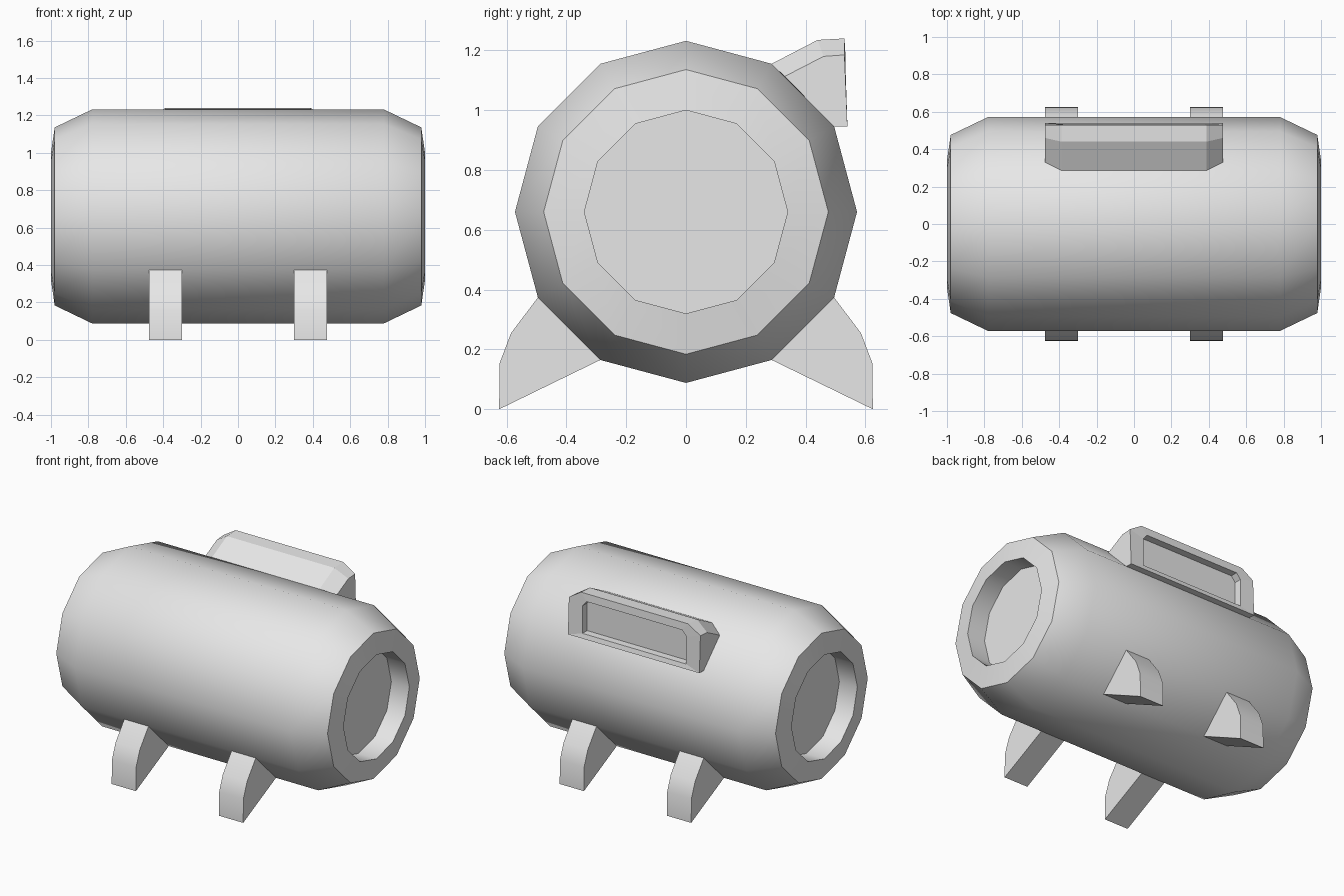
import bpy, bmesh
from math import sin, cos, pi, radians

cube = bpy.data.objects.get("Cube")
if cube:
    bpy.data.objects.remove(cube, do_unlink=True)

GREY = (0.8, 0.8, 0.8, 1)
mat = bpy.data.materials.new("light grey")
mat.use_nodes = True
mat.diffuse_color = GREY
mat.node_tree.nodes["Principled BSDF"].inputs["Base Color"].default_value = GREY


def loft(name, rings, smooth_angle=None, edit=None):
    """Skin a row of matching rings and cap both ends."""
    bm = bmesh.new()
    loops = [[bm.verts.new(p) for p in ring] for ring in rings]
    n = len(loops[0])
    for a, b in zip(loops, loops[1:]):
        for i in range(n):
            j = (i + 1) % n
            bm.faces.new((a[i], a[j], b[j], b[i]))
    bm.faces.new(loops[0][::-1])
    end_cap = bm.faces.new(loops[-1])
    if edit:
        edit(bm, end_cap)
    bmesh.ops.recalc_face_normals(bm, faces=bm.faces[:])
    mesh = bpy.data.meshes.new(name)
    bm.to_mesh(mesh)
    bm.free()
    mesh.materials.append(mat)
    obj = bpy.data.objects.new(name, mesh)
    bpy.context.collection.objects.link(obj)
    if smooth_angle:
        bpy.ops.object.select_all(action='DESELECT')
        obj.select_set(True)
        bpy.context.view_layer.objects.active = obj
        bpy.ops.object.shade_smooth_by_angle(angle=radians(smooth_angle))
    return obj


# Barrel: twelve-sided, with bevelled ends and a round recess in each end
def circle(x, r):
    return [(x, r * sin(i * pi / 6), 0.66 + r * cos(i * pi / 6)) for i in range(12)]


half = [(0.87, 0.34), (1.0, 0.34), (0.98, 0.476), (0.78, 0.572)]
profile = [(-x, r) for x, r in half] + half[::-1]
loft("barrel", [circle(x, r) for x, r in profile], 35)

# Four feet, each a curved wedge seated on a lower barrel facet
foot = [(0.286, 0.165), (0.495, 0.374), (0.585, 0.255), (0.623, 0.155), (0.625, 0)]
for x0, side in ((0.3, "left"), (-0.475, "right")):
    for s, end in ((-1, "front"), (1, "back")):
        loft(f"{end}_{side}_foot",
             [[(x, s * y, z) for y, z in foot] for x in (x0, x0 + 0.175)], 30)


# Hood: clipped-corner housing on the upper back facet, with a sunken window
def hood_ring(top, shoulder, bottom):
    right = [(0.388, *top), (0.475, *shoulder), (0.475, *bottom)]
    return right + [(-x, y, z) for x, y, z in reversed(right)]


def sink_window(bm, face):
    bm.normal_update()
    outer = list(face.verts)
    bm.faces.remove(face)
    zs = (1.19, 1.155, 0.975)
    xs = (0.345, 0.375, 0.375)
    spots = list(zip(xs, zs)) + [(-x, z) for x, z in zip(xs[::-1], zs[::-1])]
    rim = [bm.verts.new((x, 0.533, z)) for x, z in spots]
    floor = [bm.verts.new((x, 0.485, z)) for x, z in spots]
    for a, b in ((outer, rim), (rim, floor)):
        for i in range(6):
            j = (i + 1) % 6
            bm.faces.new((a[i], a[j], b[j], b[i]))
    bm.faces.new(floor)


loft("hood", [hood_ring((0.286, 1.155), (0.33, 1.113), (0.495, 0.946)),
              hood_ring((0.44, 1.235), (0.46, 1.18), (0.515, 0.945)),
              hood_ring((0.53, 1.24), (0.53, 1.185), (0.54, 0.945))],
     edit=sink_window)
